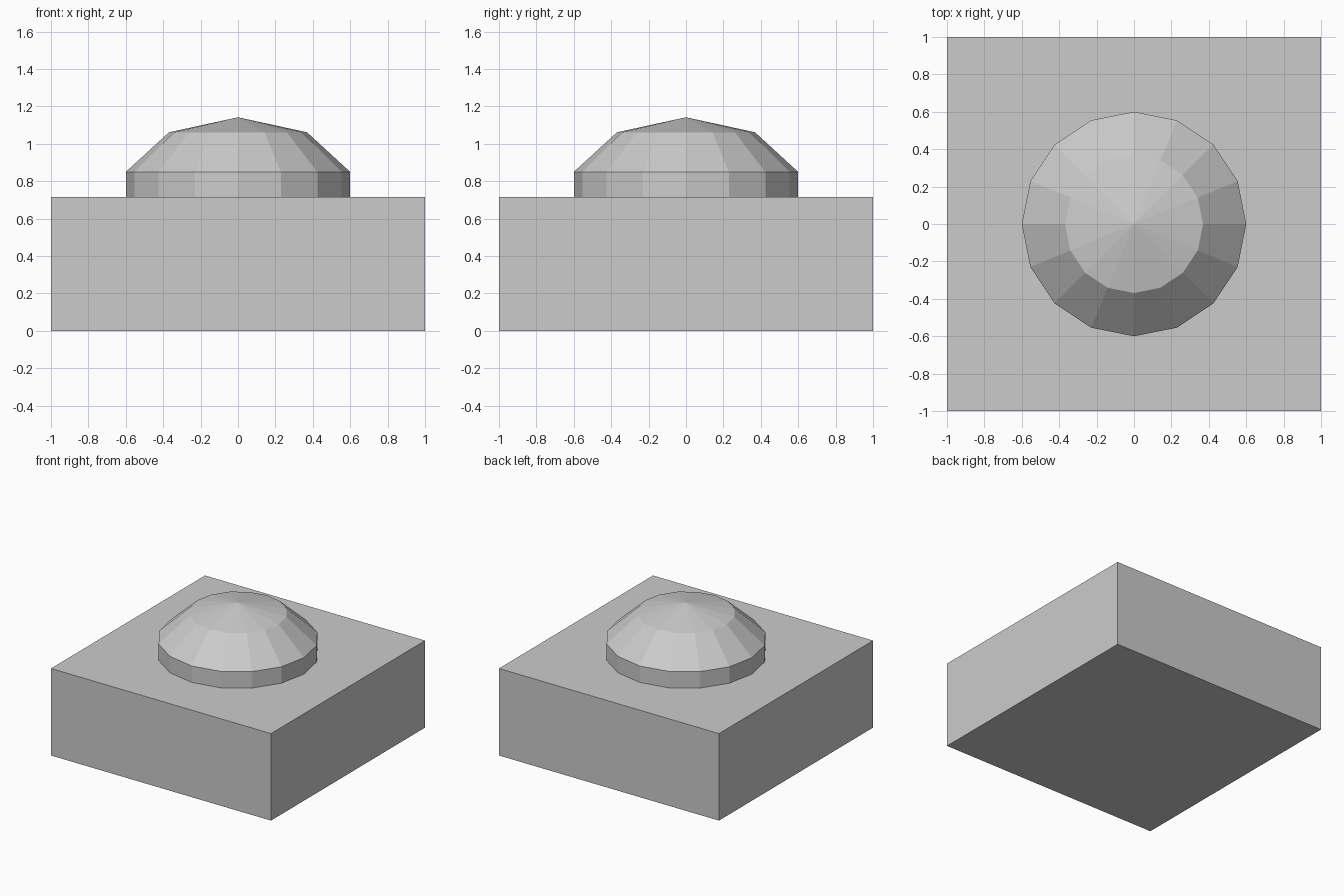
import bpy, bmesh, math

if "Cube" in bpy.data.objects:
    bpy.data.objects.remove(bpy.data.objects["Cube"])

BASE_TOP = 0.715
SIDES = 16


def make_object(name, bm):
    bmesh.ops.recalc_face_normals(bm, faces=bm.faces)
    mesh = bpy.data.meshes.new(name)
    bm.to_mesh(mesh)
    bm.free()
    obj = bpy.data.objects.new(name, mesh)
    bpy.context.collection.objects.link(obj)
    return obj


# Square base block
bm = bmesh.new()
bmesh.ops.create_cube(bm, size=1)
bmesh.ops.scale(bm, vec=(2, 2, BASE_TOP), verts=bm.verts)
bmesh.ops.translate(bm, vec=(0, 0, BASE_TOP / 2), verts=bm.verts)
make_object("base_block", bm)

# Sixteen-sided drum with faceted dome: rings of (radius, height), then apex
bm = bmesh.new()
rings = []
for radius, z in [(0.6, BASE_TOP), (0.6, 0.85), (0.369, 1.062)]:
    angles = [2 * math.pi * i / SIDES for i in range(SIDES)]
    rings.append([bm.verts.new((radius * math.cos(a), radius * math.sin(a), z)) for a in angles])
apex = bm.verts.new((0, 0, 1.142))
for i in range(SIDES):
    j = (i + 1) % SIDES
    for low, high in zip(rings, rings[1:]):
        bm.faces.new((low[i], low[j], high[j], high[i]))
    bm.faces.new((rings[-1][i], rings[-1][j], apex))
bm.faces.new(rings[0][::-1])
make_object("domed_button", bm)
